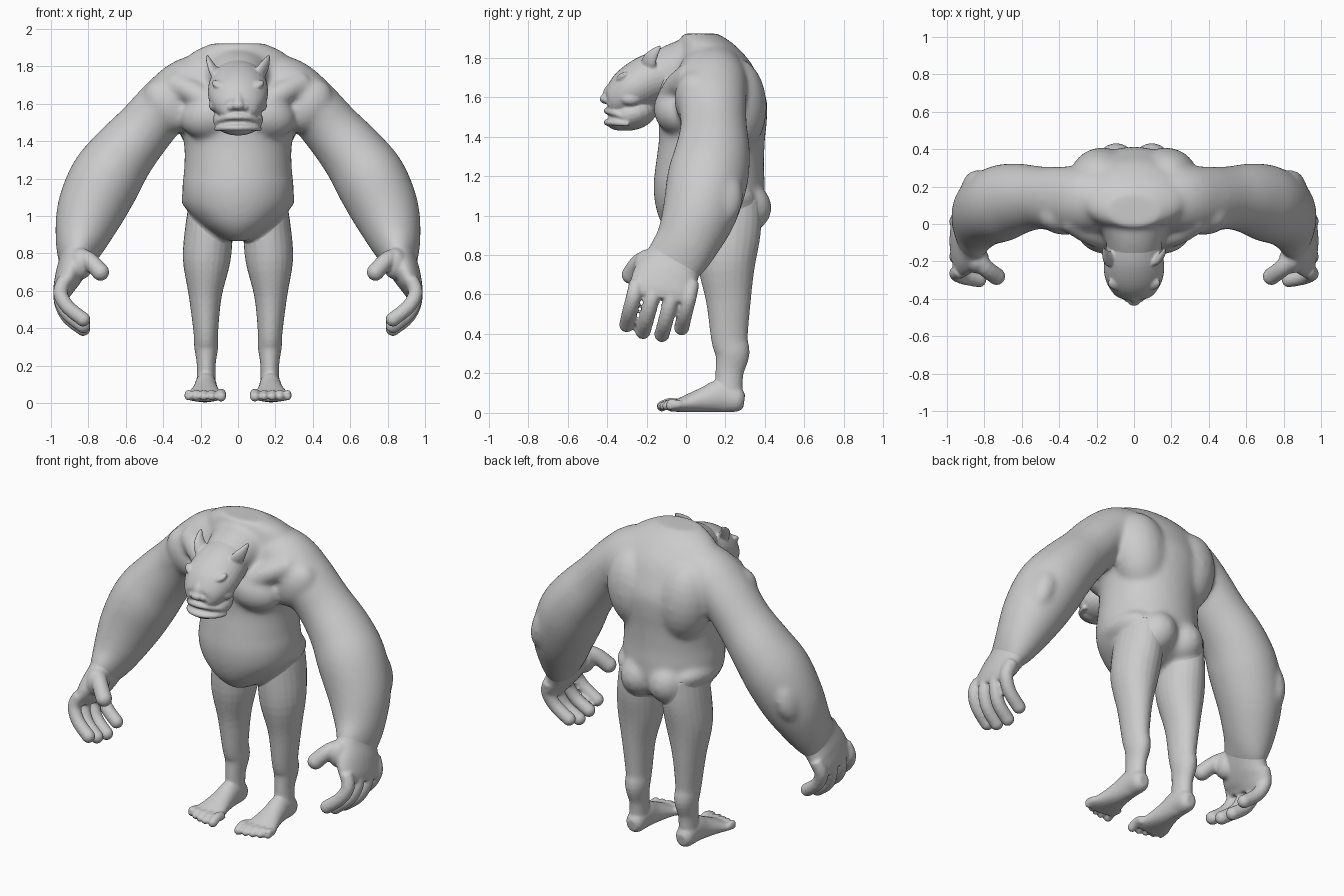
import bpy, bmesh, math
from mathutils import Vector, Matrix

skin = bpy.data.materials.new("grey_skin")
skin.diffuse_color = (0.6, 0.6, 0.6, 1)


def spline(rows, steps=4):
    """Catmull-Rom interpolation of equal-length rows."""
    out, n = [], len(rows)
    for i in range(n - 1):
        p = [rows[max(0, min(n - 1, i + k))] for k in (-1, 0, 1, 2)]
        for s in range(steps):
            t = s / steps
            out.append([0.5 * (2 * b + (c - a) * t + (2 * a - 5 * b + 4 * c - d) * t * t
                               + (3 * b - a - 3 * c + d) * t ** 3) for a, b, c, d in zip(*p)])
    return out + [list(rows[-1])]


def loft(bm, rows, hint, side=1, sides=24, axis=None):
    """Rows are x, y, z, radius across, radius along the hint; axis fixes the ring normal."""
    rows = spline(rows)
    pts = [Vector((r[0] * side, r[1], r[2])) for r in rows]
    rings = []
    for i, (c, r) in enumerate(zip(pts, rows)):
        t = Vector(axis) if axis else (pts[min(i + 1, len(pts) - 1)] - pts[max(i - 1, 0)]).normalized()
        b = (Vector(hint) - t * t.dot(Vector(hint))).normalized()
        a = t.cross(b)
        ring = []
        for k in range(sides):
            w = 2 * math.pi * k / sides
            ring.append(bm.verts.new(c + a * r[3] * math.cos(w) + b * r[4] * math.sin(w)))
        rings.append(ring)
    for lo, hi in zip(rings, rings[1:]):
        for k in range(sides):
            j = (k + 1) % sides
            bm.faces.new((lo[k], lo[j], hi[j], hi[k]))
    bm.faces.new(rings[0][::-1])
    bm.faces.new(rings[-1])


def blob(bm, pos, radii, side=1, tilt=0, pitch=0):
    """Ellipsoid; tilt turns it about y, pitch about x."""
    m = (Matrix.Translation((pos[0] * side, pos[1], pos[2]))
         @ Matrix.Rotation(tilt * side, 4, 'Y') @ Matrix.Rotation(pitch, 4, 'X')
         @ Matrix.Diagonal((*radii, 1)))
    bmesh.ops.create_uvsphere(bm, u_segments=20, v_segments=12, radius=1, matrix=m)


def digit(bm, path, r, side, hint):
    """Round-tipped finger or toe."""
    loft(bm, [(*p, r, r) for p in path], hint, side, 12)
    blob(bm, path[-1], (r, r, r), side)


def finish(bm, name, voxel, rounds):
    bmesh.ops.recalc_face_normals(bm, faces=bm.faces)
    me = bpy.data.meshes.new(name)
    bm.to_mesh(me)
    bm.free()
    me.materials.append(skin)
    me.shade_smooth()
    ob = bpy.data.objects.new(name, me)
    bpy.context.collection.objects.link(ob)
    mod = ob.modifiers.new("fuse", 'REMESH')
    mod.mode, mod.voxel_size, mod.use_smooth_shade = 'VOXEL', voxel, True
    mod = ob.modifiers.new("soften", 'SMOOTH')
    mod.factor, mod.iterations = 0.5, rounds


LEG = [(.145, .22, 1.08, .115, .16), (.155, .215, .93, .128, .165),
       (.168, .205, .76, .127, .147), (.175, .215, .57, .088, .114),
       (.172, .22, .38, .066, .093), (.17, .235, .30, .064, .087),
       (.17, .22, .20, .05, .071), (.172, .215, .08, .052, .07)]

# Torso: height, half width, front, back
bm = bmesh.new()
torso = [(.865, .05, -.02, .12), (.90, .12, -.075, .26), (.96, .205, -.125, .36),
         (1.05, .28, -.155, .395), (1.15, .298, -.165, .40), (1.25, .288, -.155, .395),
         (1.38, .288, -.138, .40), (1.48, .315, -.14, .41), (1.58, .335, -.14, .41),
         (1.68, .335, -.11, .375), (1.78, .315, -.055, .325), (1.87, .25, -.03, .24),
         (1.922, .14, -.02, .16)]
loft(bm, [(0, (f + b) / 2, z, w, (b - f) / 2) for z, w, f, b in torso], (0, 1, 0),
     sides=40, axis=(0, 0, 1))
# Neck root
loft(bm, [(0, .14, 1.76, .23, .15), (0, .03, 1.75, .195, .15), (0, -.06, 1.73, .16, .14),
          (0, -.15, 1.70, .14, .12)], (0, 0, 1), sides=32)
for s in (1, -1):
    blob(bm, (.13, -.035, 1.54), (.18, .13, .13), s, .25)        # chest
    blob(bm, (.17, .25, 1.55), (.17, .16, .25), s, .15)          # back muscle
    blob(bm, (.095, .31, 1.04), (.115, .125, .125), s)           # buttock
    blob(bm, (.20, .16, 1.09), (.105, .19, .08), s)              # flank roll
    loft(bm, [r[:3] + (r[3] * .97, r[4] * .98) for r in LEG[:3]]
         + [(.174, .213, .62, .07, .09)], (0, 1, 0), s)          # hip
    loft(bm, [(.12, -.08, 1.58, .07, .07), (.24, -.045, 1.66, .065, .065),
              (.35, .03, 1.71, .07, .07)], (0, 0, 1), s, 16)     # collar ridge
    # Arm and forearm
    loft(bm, [(.12, .13, 1.73, .15, .16), (.26, .13, 1.69, .158, .178),
              (.375, .13, 1.605, .153, .178), (.50, .14, 1.465, .158, .168),
              (.62, .135, 1.325, .177, .19), (.712, .11, 1.19, .194, .205),
              (.792, .07, 1.02, .18, .19), (.842, .005, .865, .138, .162),
              (.87, -.06, .765, .092, .15), (.89, -.09, .71, .06, .13)],
         (0, 1, 0), s, 32)
    blob(bm, (.37, .04, 1.59), (.12, .10, .16), s, .7)           # front shoulder muscle
    blob(bm, (.84, .17, 1.10), (.08, .12, .16), s, -.25)         # forearm muscle
finish(bm, "body_and_arms", .012, 22)

# Hands
for s, name in ((1, "left_hand"), (-1, "right_hand")):
    bm = bmesh.new()
    loft(bm, [(.845, -.005, .87, .12, .14), (.868, -.06, .77, .088, .146),
              (.90, -.10, .69, .076, .168), (.93, -.115, .62, .058, .172),
              (.942, -.125, .575, .04, .155)], (0, 1, 0), s, 28)
    blob(bm, (.84, -.19, .745), (.065, .075, .085), s)           # thumb pad
    for b, t, dz in ((-.25, -.30, .03), (-.155, -.218, -.005), (-.06, -.122, -.02), (.03, -.022, .015)):
        digit(bm, [(.925, b, .66), (.95, b * .7 + t * .3, .575 + dz / 2),
                   (.912, b * .3 + t * .7, .485 + dz), (.828, t, .417 + dz)], .039, s, (.1, 1, .15))
    digit(bm, [(.87, -.15, .79), (.80, -.23, .765), (.735, -.28, .70)], .047, s, (0, 1, .2))
    finish(bm, name, .009, 4)

# Legs and feet
for s, name in ((1, "left_leg"), (-1, "right_leg")):
    bm = bmesh.new()
    loft(bm, LEG, (0, 1, 0), s)
    loft(bm, [(.172, .295, .06, .028, .035), (.172, .265, .065, .053, .062),
              (.172, .18, .085, .058, .083), (.174, .10, .068, .067, .066),
              (.177, .02, .05, .085, .048), (.18, -.05, .036, .108, .031),
              (.18, -.085, .032, .103, .024)], (0, 0, 1), s)
    for i in range(5):
        x = (.09, .14, .183, .224, .265)[i]
        y = (-.122, -.125, -.115, -.10, -.08)[i]
        digit(bm, [(x, -.03, .042), (x, -.08, .05), (x, y, .034)], .027 if i == 0 else .021,
              s, (0, 0, 1))
    finish(bm, name, .008, 4)

# Head: neck and skull sloping down into the muzzle
bm = bmesh.new()
loft(bm, [(0, .06, 1.74, .175, .135), (0, -.03, 1.73, .16, .13), (0, -.11, 1.71, .148, .13),
          (0, -.18, 1.69, .158, .128), (0, -.26, 1.645, .16, .122), (0, -.32, 1.60, .14, .105),
          (0, -.37, 1.565, .105, .075), (0, -.395, 1.555, .07, .045)], (0, 0, 1), sides=32)
blob(bm, (0, -.27, 1.515), (.135, .125, .082), pitch=.25)        # jaw
blob(bm, (0, -.33, 1.46), (.08, .065, .03))                      # chin
blob(bm, (0, -.375, 1.62), (.036, .045, .06), pitch=-.5)         # nose bridge
blob(bm, (0, -.41, 1.59), (.036, .028, .024))                    # nose tip
for dip, z in ((.038, 1.53), (.008, 1.472)):                     # upper and lower lip
    lip = []
    for k in range(-3, 4):
        u = k / 3
        lip.append((.118 * math.sin(u * 1.5), -.398 + .13 * (1 - math.cos(u * 1.4)),
                    z - dip * u * u, .02 - .009 * abs(u), .017 - .004 * abs(u)))
    loft(bm, lip, (0, 0, 1), sides=12)
for s in (1, -1):
    blob(bm, (.034, -.395, 1.583), (.024, .022, .02), s)         # nostril
    blob(bm, (.07, -.315, 1.69), (.075, .045, .026), s, -.35, .4)  # brow
    blob(bm, (.098, -.28, 1.60), (.06, .065, .042), s, .4)       # cheek
    blob(bm, (.075, -.322, 1.645), (.032, .022, .012), s, -.3)   # eye
    # Ear
    loft(bm, [(.105, -.19, 1.745, .045, .026), (.132, -.185, 1.785, .042, .021),
              (.153, -.16, 1.825, .026, .015), (.165, -.13, 1.858, .008, .007)],
         (1, -.6, 0), s, 14)
finish(bm, "head", .007, 4)
